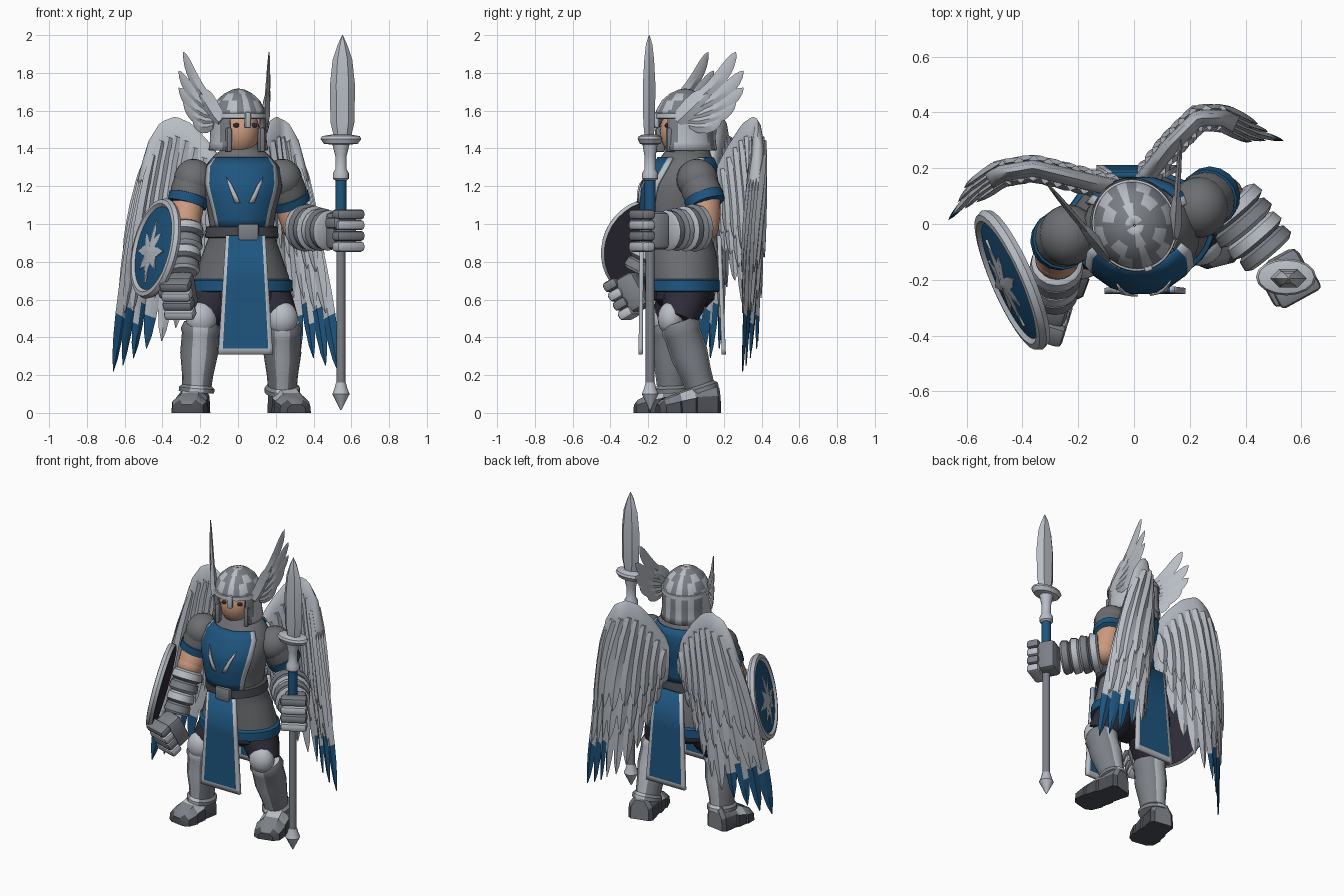
import bpy, bmesh
from math import sin, cos, pi, radians, atan2
from mathutils import Vector, Matrix, Euler

if "Cube" in bpy.data.objects:
    bpy.data.objects.remove(bpy.data.objects["Cube"])
V, X, Y, Z = Vector, Vector((1, 0, 0)), Vector((0, 1, 0)), Vector((0, 0, 1))


def material(name, *rgb):
    m = bpy.data.materials.new(name)
    m.use_nodes = True
    m.diffuse_color = (*rgb, 1)
    m.node_tree.nodes["Principled BSDF"].inputs["Base Color"].default_value = (*rgb, 1)
    return m


SILVER = material("silver", .48, .51, .56)
STEEL = material("steel", .2, .215, .24)
MAIL = material("mail grey", .15, .155, .165)
IRON = material("dark iron", .07, .075, .09)
BLUE = material("deep blue", .013, .09, .21)
SKIN = material("skin", .6, .32, .21)
CLOTH = material("dark cloth", .028, .025, .04)


def finish(name, bm, mats, rule=None, angle=40, thick=0):
    bmesh.ops.recalc_face_normals(bm, faces=bm.faces)
    if rule:
        for f in bm.faces:
            f.material_index = int(rule(f.calc_center_median()))
    me = bpy.data.meshes.new(name)
    bm.to_mesh(me)
    bm.free()
    for m in mats:
        me.materials.append(m)
    me.shade_smooth()
    me.set_sharp_from_angle(angle=radians(angle))
    ob = bpy.data.objects.new(name, me)
    bpy.context.scene.collection.objects.link(ob)
    if thick:
        s = ob.modifiers.new("thickness", "SOLIDIFY")
        s.thickness, s.offset = thick, 0


def ring(c, a, b, n=16):
    return [c + a * cos(2 * pi * i / n) + b * sin(2 * pi * i / n) for i in range(n)]


def loft(name, solids, mats, rule=None, angle=40, keep=None, thick=0):
    """Skin each list of rings; closed with caps unless keep filters an open shell."""
    bm = bmesh.new()
    for rings in solids:
        rows = [[bm.verts.new(p) for p in r] for r in rings]
        n = len(rows[0])
        for a, b in zip(rows, rows[1:]):
            for i in range(n):
                quad = [a[i], a[(i + 1) % n], b[(i + 1) % n], b[i]]
                if keep is None or keep(sum((v.co for v in quad), V()) / 4):
                    bm.faces.new(quad)
        if keep is None:
            bm.faces.new(rows[0])
            bm.faces.new(rows[-1])
    finish(name, bm, mats, rule, angle, thick)


def sheet(name, fn, us, vs, mats, trim=None, thick=.012):
    bm = bmesh.new()
    rows = [[bm.verts.new(fn(u, v)) for u in us] for v in vs]
    for j in range(len(vs) - 1):
        for i in range(len(us) - 1):
            f = bm.faces.new([rows[j][i], rows[j][i + 1], rows[j + 1][i + 1], rows[j + 1][i]])
            f.material_index = int(bool(trim and trim(i, j)))
    finish(name, bm, mats, thick=thick)


def tube(name, pts, mats, rule=None):
    ps = [V(p[:3]) for p in pts]
    ref = Y if abs((ps[-1] - ps[0]).normalized().z) > .7 else Z
    rings = []
    for i, p in enumerate(ps):
        d = (ps[min(i + 1, len(ps) - 1)] - ps[max(i - 1, 0)]).normalized()
        a = d.cross(ref).normalized()
        rings.append(ring(p, a * pts[i][3], d.cross(a) * pts[i][3]))
    loft(name, [rings], mats, rule)


def lathe(name, c, prof, mat, n=16, angle=40):
    loft(name, [[ring(V(c) + Z * z, X * rx, Y * ry, n) for z, rx, ry in prof]], [mat], None, angle)


def ball(name, c, r, mat, turn=(0, 0, 0)):
    bm = bmesh.new()
    m = Matrix.LocRotScale(V(c), Euler(turn), V(r))
    bmesh.ops.create_uvsphere(bm, u_segments=20, v_segments=12, radius=1, matrix=m)
    finish(name, bm, [mat])


def box(name, frame, c, size, mat, bevel=.018):
    bm = bmesh.new()
    bmesh.ops.create_cube(bm, size=1, matrix=Matrix.Diagonal((*size, 1)))
    bmesh.ops.bevel(bm, geom=bm.edges[:], offset=bevel, segments=2, affect="EDGES", profile=.5)
    bm.transform(frame @ Matrix.Translation(c))
    finish(name, bm, [mat])


def lerp_table(table, t):
    for a, b in zip(table, table[1:]):
        if t <= b[0]:
            k = (t - a[0]) / (b[0] - a[0])
            return [p + (q - p) * k for p, q in zip(a, b)]
    return list(table[-1])


# Torso: height, half width, half depth, depth centre
BODY = [(.64, .255, .19, -.01), (.72, .25, .19, -.01), (.85, .205, .185, -.025), (.96, .165, .17, -.045),
        (1.08, .185, .185, -.05), (1.2, .215, .195, -.04), (1.3, .2, .165, -.01), (1.36, .15, .13, 0), (1.4, .1, .1, 0)]


def body(ang, z, off=0):
    _, rx, ry, cy = lerp_table(BODY, z)
    return V((.02 + (rx + off) * cos(ang), cy + (ry + off) * sin(ang), z))


def hoop(z, off):
    return [body(2 * pi * i / 32, z, off) for i in range(32)]


loft("mail_tunic", [[hoop(r[0], 0) for r in BODY]], [MAIL])
loft("tunic_hem", [[hoop(z, o) for z, o in ((.64, 0), (.645, .016), (.7, .016), (.71, 0))]], [BLUE])
loft("belt", [[hoop(z, o) for z, o in ((.925, 0), (.93, .02), (.985, .02), (.99, 0))]], [IRON])
box("belt_buckle", Matrix(), (.055, -.235, .957), (.11, .03, .09), STEEL, .012)

# Tabard: chest and back panels on the torso, hanging panels below
US = [-1, -.84, -.5, -.2, .2, .5, .84, 1]
for name, mid in (("chest_panel", -pi / 2), ("back_panel", pi / 2)):
    sheet(name, lambda u, v: body(mid + u * (.85 + .25 * v), .98 + .37 * v, .012), US,
          [i / 8 for i in range(9)], [BLUE, SILVER], lambda i, j: i in (0, 6))
for name, x, top, bottom in (("front_tabard", .04, -.235, -.24), ("back_tabard", .01, .175, .2)):
    sheet(name, lambda u, v: V((x + u * (.145 - .04 * v), bottom + (top - bottom) * v, .31 + .63 * v)),
          US, [0, .05, .3, .6, 1], [BLUE, SILVER], lambda i, j: i in (0, 6) or j == 0, .022)
for side, name in ((-1, "right_chest_mark"), (1, "left_chest_mark")):
    sheet(name, lambda u, v: body(-pi / 2 + .07 + side * (.1 + .2 * v + .14 * u), 1.11 + .1 * v + .04 * u * v, .022),
          [0, .5, 1], [0, .3, .6, 1], [SILVER], None, .008)

# Head and helmet, turned a little to the left
HEAD = Matrix.Rotation(radians(18), 4, "Z")
BACK = HEAD.inverted()
lathe("mail_coif", (.02, .01, 0), [(1.24, .19, .16), (1.31, .155, .155), (1.36, .125, .125), (1.43, .1, .1)], MAIL)
ball("face", HEAD @ V((0, -.02, 1.49)), (.108, .122, .135), SKIN, (0, 0, radians(18)))
DOME = [(1.39, .15), (1.43, .143), (1.5, .14), (1.56, .141), (1.6, .134), (1.65, .108), (1.685, .07), (1.705, .03), (1.71, .003)]


def outside_opening(c):
    p = BACK @ c
    return p.z > 1.56 or abs(atan2(p.x, -p.y)) > .62


def head_rings(prof):
    return [ring(HEAD @ V((0, -.005, z)), HEAD @ X * r, HEAD @ Y * r * 1.1, 48) for z, r in prof]


loft("helmet", [head_rings(DOME)], [STEEL, SILVER],
     lambda c: int((abs((BACK @ c).x) + .018) / .034) % 2 == 0, 40, outside_opening, .014)
loft("helmet_brow", [head_rings(((1.555, .13), (1.56, .152), (1.585, .15), (1.59, .13)))], [SILVER])
box("nose_guard", HEAD, (0, -.165, 1.55), (.032, .026, .085), SILVER, .008)
for side, name in ((-1, "right"), (1, "left")):
    ball(name + "_eye", HEAD @ V((side * .048, -.124, 1.522)), (.02, .008, .012), CLOTH, (0, 0, radians(18)))
    box(name + "_cheek_guard", HEAD, (side * .092, -.115, 1.445), (.03, .05, .13), STEEL, .01)

# Feather blades, laid out on any curved surface given by place(u, v, offset)
SHAPE = [(0, .5), (.2, .9), (.45, 1), (.65, 1), (.75, .95), (.85, .8), (.94, .5), (1, .05)]


def feather(place, base, tip, width, thick, off=0, bend=0):
    d = V(tip) - V(base)
    side = V((d.y, -d.x)).normalized()
    rings = []
    for t, w in SHAPE:
        p = V(base) + d * t + side * bend * 4 * t * (1 - t)
        e = side * width * w
        h = thick * (.25 + .75 * w) * (1 - .5 * t)
        rings.append([place(*(p - e), off), place(*p, off + h), place(*(p + e), off), place(*p, off - h)])
    return rings


# Helmet wings
for side, name in ((-1, "right_helmet_wing"), (1, "left_helmet_wing")):
    root = HEAD @ V((side * .138, -.05, 1.56))
    along = HEAD @ V((side * sin(.38), cos(.38), 0))
    out = along.cross(Z)
    place = lambda u, v, o: root + along * u + Z * v + out * o
    tips = [(.27, .35), (.31, .25), (.31, .16), (.27, .08), (.2, .01)]
    loft(name, [feather(place, (.005 * i, .05 - .022 * i), t, .036, .014, 0, .03) for i, t in enumerate(tips)]
         + [feather(place, (-.04, -.02), (.13, .14), .06, .028)], [SILVER], None, 30)

# Back wings: each follows a plan path, with a rounded arm and three feather layers
ARM = [(0, 1.27, 1.0), (.15, 1.42, .92), (.3, 1.53, .88), (.43, 1.57, .88), (.55, 1.54, .9), (.65, 1.43, .95), (.72, 1.25, 1.1)]
TIPS = [(.12, .85), (.22, .7), (.32, .56), (.43, .45), (.54, .38), (.66, .34), (.78, .29), (.89, .25), (1, .22)]


def wing(name, path, blue_from):
    pts = [V(p) for p in path]
    total = sum((b - a).length for a, b in zip(pts, pts[1:]))

    def plan(s):
        left = s * total
        for a, b in zip(pts, pts[1:]):
            k = (b - a).length
            if left <= k or b is pts[-1]:
                return a + (b - a) * (left / k)
            left -= k

    def place(s, z, off):
        p, d = plan(s), (plan(s + .1) - plan(s - .1)).normalized()
        return V((p.x - d.y * off, p.y + d.x * off, z))

    arm = []
    for i in range(19):
        s, top, low = lerp_table(ARM, .04 * i)
        mid, half = (top + low) / 2, (top - low) / 2
        arm.append([place(s, mid + half * cos(a), .045 * sin(a) * (.7 + .3 * cos(a)))
                    for a in (2 * pi * k / 16 for k in range(16))])
    blades = []
    for layer, reach in enumerate((1, .73, .54)):
        for i, tip in enumerate(TIPS):
            base = V((.05 + .071 * i, lerp_table(ARM, .05 + .071 * i)[1] - .1))
            end = base + (V(tip) - base) * (reach + .03 * (i % 2) * (layer > 0))
            for off in ([0] if layer == 0 else [-.017 * layer, .017 * layer]):
                blades.append(feather(place, base, end, .062 - .006 * layer, .02, off, -.02))
    loft(name + "_arm", [arm], [SILVER], None, 60)
    loft(name + "_feathers", blades, [SILVER, BLUE], lambda c: c.z < .53 and abs(c.x) > blue_from, 30)


wing("right_wing", [(-.04, .12), (-.2, .16), (-.36, .2), (-.48, .18), (-.58, .11), (-.66, .02)], .43)
wing("left_wing", [(.03, .15), (.13, .28), (.23, .38), (.32, .38), (.42, .33), (.53, .3)], .33)


# Arms: sleeve, cuff, bare arm, banded gauntlet and fist
def arm(name, shoulder, cuff, elbow, wrist, hand, turn, r):
    s, c, e, w = V(shoulder), V(cuff), V(elbow), V(wrist)
    ball(name + "_shoulder", s, (.105, .11, .11), MAIL)
    tube(name + "_sleeve", [(*s, .1), (*s.lerp(c, .6), .105), (*c, .095)], [MAIL])
    d = (c - s).normalized() * .03
    tube(name + "_cuff", [(*(c - d), .09), (*(c - d * .8), .108), (*(c + d * .8), .104), (*(c + d), .08)], [BLUE])
    tube(name + "_upper_arm", [(*c, .082), (*c.lerp(e, .5), .086), (*e, .078)], [SKIN])
    ball(name + "_elbow", e, (.08, .08, .08), SKIN)
    bands = []
    for i in range(4):
        for t, k in ((0, .86), (.04, 1.02), (.19, 1.08), (.24, .9)):
            bands.append((*e.lerp(w, .1 + .9 * (i * .25 + t)), r * k * (1 - .05 * i)))
    tube(name + "_gauntlet", bands, [STEEL, SILVER],
         lambda p: int((p - e).dot(w - e) / (w - e).length_squared * 4.4) % 2 == 0)
    frame = Matrix.LocRotScale(V(hand), Euler(turn), None)
    box(name + "_palm", frame, (0, .03, 0), (.14, .12, .2), STEEL, .03)
    for i in range(4):
        box(name + "_finger", frame, (0, -.05, -.085 + .057 * i), (.165, .08, .054), STEEL if i % 2 else SILVER)
    box(name + "_thumb", frame, (-.075, -.02, .04), (.05, .11, .06), STEEL)


arm("left", (.235, .06, 1.235), (.275, .1, 1.125), (.315, .095, .985), (.49, -.11, .965), (.56, -.19, .965), (0, 0, .5), .118)
arm("right", (-.235, -.04, 1.235), (-.265, -.06, 1.125), (-.275, -.12, 1.02), (-.285, -.26, .74), (-.305, -.3, .625), (.5, 0, -.3), .09)

# Shield: domed disc with rim, field and a jagged mark
FACE = V((-.89, -.39, .21)).normalized()
ACROSS = FACE.cross(Z).normalized()
UP = ACROSS.cross(FACE)
HUB = V((-.435, -.2, .87))


def shield_part(c):
    p = c - HUB
    h = p.dot(FACE)
    return 2 if h < -.012 else 0 if (p - FACE * h).length > .222 else 1


DISC = [(-.02, .01), (-.02, .24), (-.02, .262), (0, .272), (.022, .262), (.026, .24), (.012, .225), (.028, .12), (.036, .005)]
loft("shield", [[ring(HUB + FACE * h, ACROSS * r, UP * r, 36) for h, r in DISC]], [SILVER, BLUE, CLOTH], shield_part)
star = [(.17, .09, .14, .07)[i % 4] for i in range(16)]
loft("shield_mark", [[[HUB - UP * .02 + FACE * h + (ACROSS * cos(i * pi / 8) + UP * sin(i * pi / 8)) * r * k
                       for i, r in enumerate(star)] for h, k in ((.02, 1), (.03, .98), (.042, .1))]], [SILVER])

# Spear
POLE = (.545, -.19, 0)
lathe("spear_shaft", POLE, [(.1, .024, .024), (1.09, .024, .024)], STEEL)
lathe("spear_grip", POLE, [(1.05, .029, .029), (1.25, .029, .029)], BLUE)
lathe("spear_butt", POLE, [(.015, .003, .003), (.1, .046, .046), (.13, .034, .034), (.16, .026, .026)], SILVER, 10)
lathe("spear_collar", POLE, [(1.23, .03, .03), (1.24, .042, .042), (1.27, .042, .042), (1.29, .03, .03), (1.36, .03, .03),
                             (1.42, .045, .04), (1.425, .09, .055), (1.45, .108, .066), (1.465, .1, .06), (1.475, .04, .035)], SILVER)
lathe("spear_blade", (.553, -.195, 0), [(1.46, .045, .028), (1.54, .064, .036), (1.74, .066, .038), (1.87, .052, .03), (1.95, .025, .02), (2, .002, .002)],
      SILVER, 6, 20)


# Legs: thigh, banded greave, kneecap and plated boot
def leg(name, hip, knee, ankle, heel, toe):
    h, k, a = V(hip), V(knee), V(ankle)
    tube(name + "_thigh", [(*h, .12), (*h.lerp(k, .5), .112), (*k, .09)], [CLOTH])
    stripe = lambda p: abs((p - k.lerp(a, (k.z - p.z) / (k.z - a.z))).x) < .03
    tube(name + "_greave", [(*k.lerp(a, t), r) for t, r in
                            ((0, .09), (.1, .106), (.17, .098), (.45, .1), (.75, .083), (.9, .078), (.94, .094), (1, .094))],
         [STEEL, SILVER], stripe)
    ball(name + "_kneecap", k + V((0, -.04, .02)), (.082, .07, .09), SILVER)
    b, t = V((*heel, 0)), V((*toe, 0))
    d = (t - b).normalized()
    w = d.cross(Z)
    outline = ((0, .06, .13), (.06, .082, .15), (.4, .08, .14), (.43, .09, .13), (.66, .09, .105), (.69, .098, .1), (.92, .085, .07), (1, .05, .045))
    profile = lambda r, top: [w * -r, w * r, w * r * .95 + Z * top * .6, w * r * .5 + Z * top, w * r * -.5 + Z * top, w * r * -.95 + Z * top * .6]
    loft(name + "_boot", [[[b.lerp(t, s) + p for p in profile(r, top)] for s, r, top in outline]], [IRON, STEEL, SILVER],
         lambda c: 0 if c.z < .05 else 2 if .43 < (c - b).dot(d) / (t - b).length < .66 else 1, 35)


leg("right", (-.11, -.02, .66), (-.195, -.09, .48), (-.22, -.075, .11), (-.225, .01), (-.27, -.27))
leg("left", (.14, .01, .66), (.235, -.04, .48), (.235, .085, .11), (.23, .17), (.31, -.15))
lathe("hips", (.015, -.01, 0), [(.56, .14, .12), (.6, .22, .16), (.7, .22, .16)], CLOTH)
